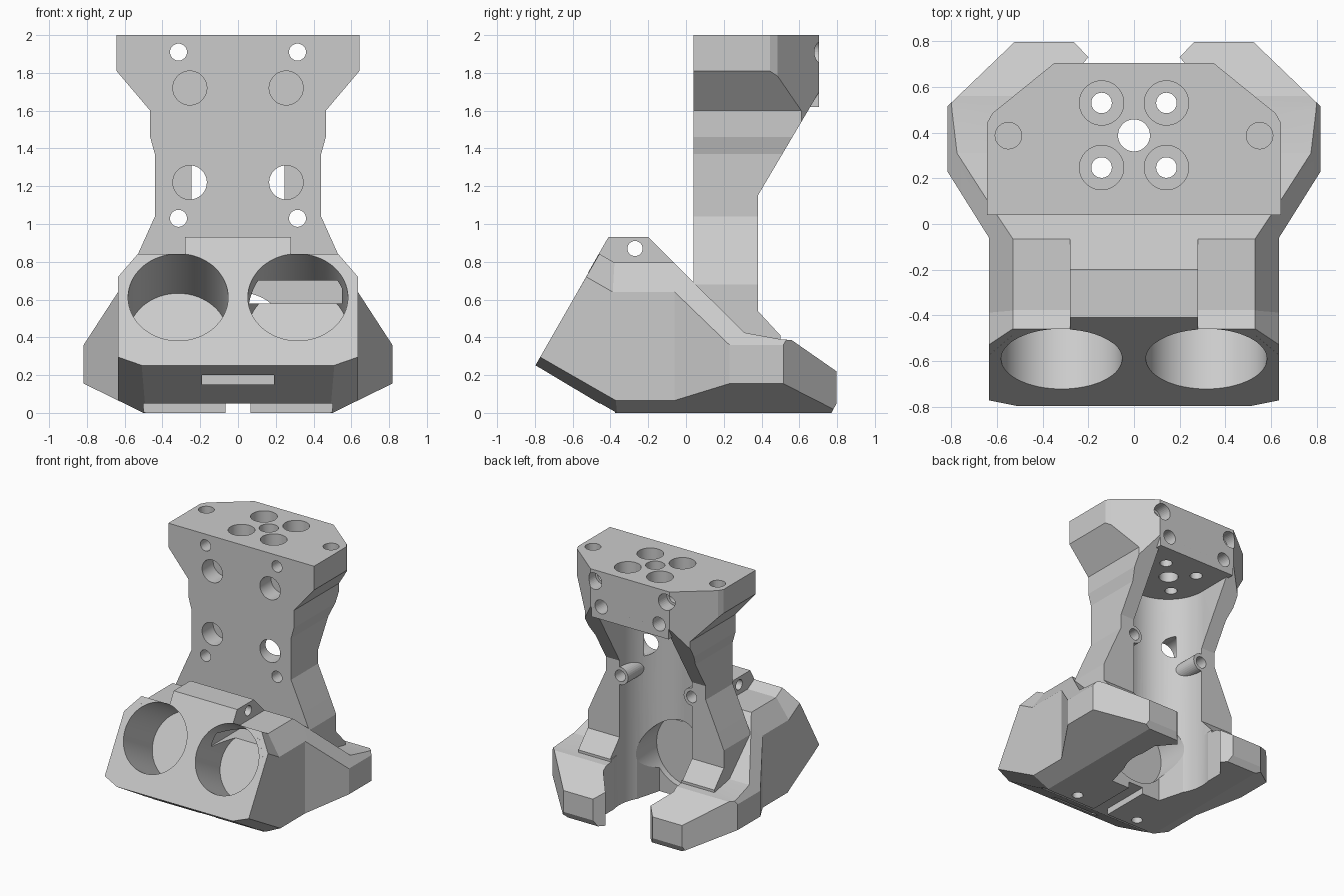
import bpy, bmesh, math
from mathutils import Vector

if "Cube" in bpy.data.objects:
    bpy.data.objects.remove(bpy.data.objects["Cube"])


def new_object(name, bm):
    bmesh.ops.recalc_face_normals(bm, faces=bm.faces)
    me = bpy.data.meshes.new(name)
    bm.to_mesh(me)
    bm.free()
    ob = bpy.data.objects.new(name, me)
    bpy.context.collection.objects.link(ob)
    return ob


def extrude(name, pts, step):
    """Closed prism from a loop of 3D points and an extrusion vector."""
    bm = bmesh.new()
    a = [bm.verts.new(p) for p in pts]
    b = [bm.verts.new(Vector(p) + Vector(step)) for p in pts]
    bm.faces.new(a)
    bm.faces.new(b)
    for i in range(len(a)):
        j = (i + 1) % len(a)
        bm.faces.new((a[i], a[j], b[j], b[i]))
    return new_object(name, bm)


def front_prism(name, p, lo=-1.5, hi=1.5):
    return extrude(name, [(x, lo, z) for x, z in p], (0, hi - lo, 0))


def side_prism(name, p, lo=-1.5, hi=1.5):
    return extrude(name, [(lo, y, z) for y, z in p], (hi - lo, 0, 0))


def plan_prism(name, p, lo=-1.0, hi=2.5):
    return extrude(name, [(x, y, lo) for x, y in p], (0, 0, hi - lo))


def box(x0, x1, y0, y1, z0, z1):
    return plan_prism("box", [(x0, y0), (x1, y0), (x1, y1), (x0, y1)], z0, z1)


def cyl(start, direction, r, length, n=64):
    d = Vector(direction).normalized()
    q = d.to_track_quat('Z', 'Y')
    pts = [Vector(start) + q @ Vector((r * math.cos(t), r * math.sin(t), 0))
           for t in (2 * math.pi * i / n for i in range(n))]
    return extrude("hole", pts, d * length)


def mirror(half):
    return half + [(-x, v) for x, v in reversed(half)]


def boolean(ob, other, op):
    m = ob.modifiers.new("b", 'BOOLEAN')
    m.operation, m.object, m.solver = op, other, 'EXACT'
    dg = bpy.context.evaluated_depsgraph_get()
    me = bpy.data.meshes.new_from_object(ob.evaluated_get(dg))
    ob.modifiers.clear()
    ob.data = me
    bpy.data.objects.remove(other)


def cut(ob, other):
    boolean(ob, other, 'DIFFERENCE')


# Base with rear arms: side profile clipped by front and plan outlines
body = side_prism("mount_body", [
    (-.797, .252), (-.375, 0), (.77, 0), (.797, .05), (.797, .22), (.56, .385),
    (.5, .39), (.31, .425), (-.065, .795), (-.38, .795), (-.486, .795)])
boolean(body, front_prism("base_front", mirror([
    (.5, -.0001), (.817, .155), (.817, .36), (.635, .64), (.53, .796)])), 'INTERSECT')
boolean(body, plan_prism("base_plan", mirror([
    (.635, -.9), (.635, -.06), (.817, .23), (.817, .515), (.52, .8)])), 'INTERSECT')

# Tilted fan collar, square to the sloped front face
up, inward = Vector((0, .4975, .8675)), Vector((0, .8675, -.4975))
foot = Vector((0, -.797, .252))


def face_prism(p, start, depth):
    return extrude("collar", [foot + Vector((x, 0, 0)) + up * v + inward * start
                              for x, v in p], inward * depth)


boolean(body, face_prism(mirror([(.5, .02), (.6, .06), (.635, .1), (.635, .54), (.53, .68)]),
                         0, .3), 'UNION')
# Bevel along the lower front corners
for s in (-1, 1):
    cut(body, face_prism([(s * .46, -.02), (s * .76, .1), (s * .76, -.1), (s * .46, -.1)], -.1, .62))

# Raised hump between the fans
boolean(body, side_prism("hump", [(-.52, .74), (-.41, .932), (-.2, .932), (-.01, .74)],
                         -.28, .28), 'UNION')

# Upright column: same three-outline construction
column = side_prism("column", [
    (.04, .2), (.04, 2), (.705, 2), (.705, 1.7), (.38, 1.15), (.38, .54), (.5, .41), (.5, .2)])
boolean(column, front_prism("col_front", mirror([
    (.6, .1), (.6, .68), (.53, .84), (.44, 1.04), (.44, 1.37), (.465, 1.46),
    (.465, 1.6), (.643, 1.81), (.643, 2.1)])), 'INTERSECT')
boolean(column, plan_prism("col_plan", mirror([
    (.7, -.1), (.7, .0), (.645, .02), (.645, .44), (.62, .485), (.33, .72)])), 'INTERSECT')
boolean(column, box(-.34, .34, .3, .7049, 1.62, 1.95), 'UNION')
boolean(body, column, 'UNION')

# Central bore, open to the rear, and the gap between the arms
cut(body, cyl((0, .385, -.1), (0, 0, 1), .32, 1.72))
cut(body, box(-.319, .319, .386, .95, .41, 1.62))
cut(body, plan_prism("arm_gap", mirror([
    (.22, .02), (.31, .35), (.31, .6), (.2, .73), (.275, .81), (.275, .95)]), -.1, .42))

# Fan bores and the arched air duct into the central bore
for x, depth in ((-.317, .42), (.317, .36)):
    cut(body, cyl(foot + Vector((x, 0, 0)) + up * .415 - inward * .1, inward, .265, depth + .1))
cut(body, box(.05, .55, -.42, .01, .58, .7))
cut(body, cyl((0, -.03, .36), (0, 1, 0), .28, .35))

# Underside relief, channel and front slot
cut(body, box(-.5, .5, -.9, -.375, -.1, .05))
cut(body, box(-.065, .065, -.5, .2, -.1, .05))
cut(body, box(-.19, .19, -.75, -.58, .15, .2))

# Hole along x through the hump
cut(body, cyl((-.4, -.27, .87), (1, 0, 0), .04, .8, 32))

# Screw bosses standing into the bore
for s in (-1, 1):
    boolean(body, cyl((s * .315, .1, 1.03), (0, 1, 0), .07, .279, 32), 'UNION')

# Top plate holes
cut(body, cyl((0, .388, 1.5), (0, 0, 1), .07, .7, 48))
for s in (-1, 1):
    for y in (.247, .53):
        cut(body, cyl((s * .142, y, 1.5), (0, 0, 1), .045, .7, 32))
        cut(body, cyl((s * .142, y, 1.88), (0, 0, 1), .097, .3, 48))
    cut(body, cyl((s * .55, .387, 1.8), (0, 0, 1), .058, .4, 32))
    # Column front and back holes
    for z in (1.91, 1.03):
        cut(body, cyl((s * .315, -.02, z), (0, 1, 0), .045, 1, 32))
    cut(body, cyl((s * .315, .6, 1.91), (0, 1, 0), .065, .3, 32))
    for z in (1.72, 1.22):
        cut(body, cyl((s * .255, -.02, z), (0, 1, 0), .09, .2, 48))
    cut(body, cyl((s * .255, .58, 1.72), (0, 1, 0), .055, .3, 32))
    # Underside screw holes
    cut(body, cyl((s * .28, -.3, -.1), (0, 0, 1), .04, .2, 32))

bpy.ops.object.select_all(action='DESELECT')
body.select_set(True)
bpy.context.view_layer.objects.active = body
bpy.ops.object.shade_smooth_by_angle(angle=math.radians(10))
